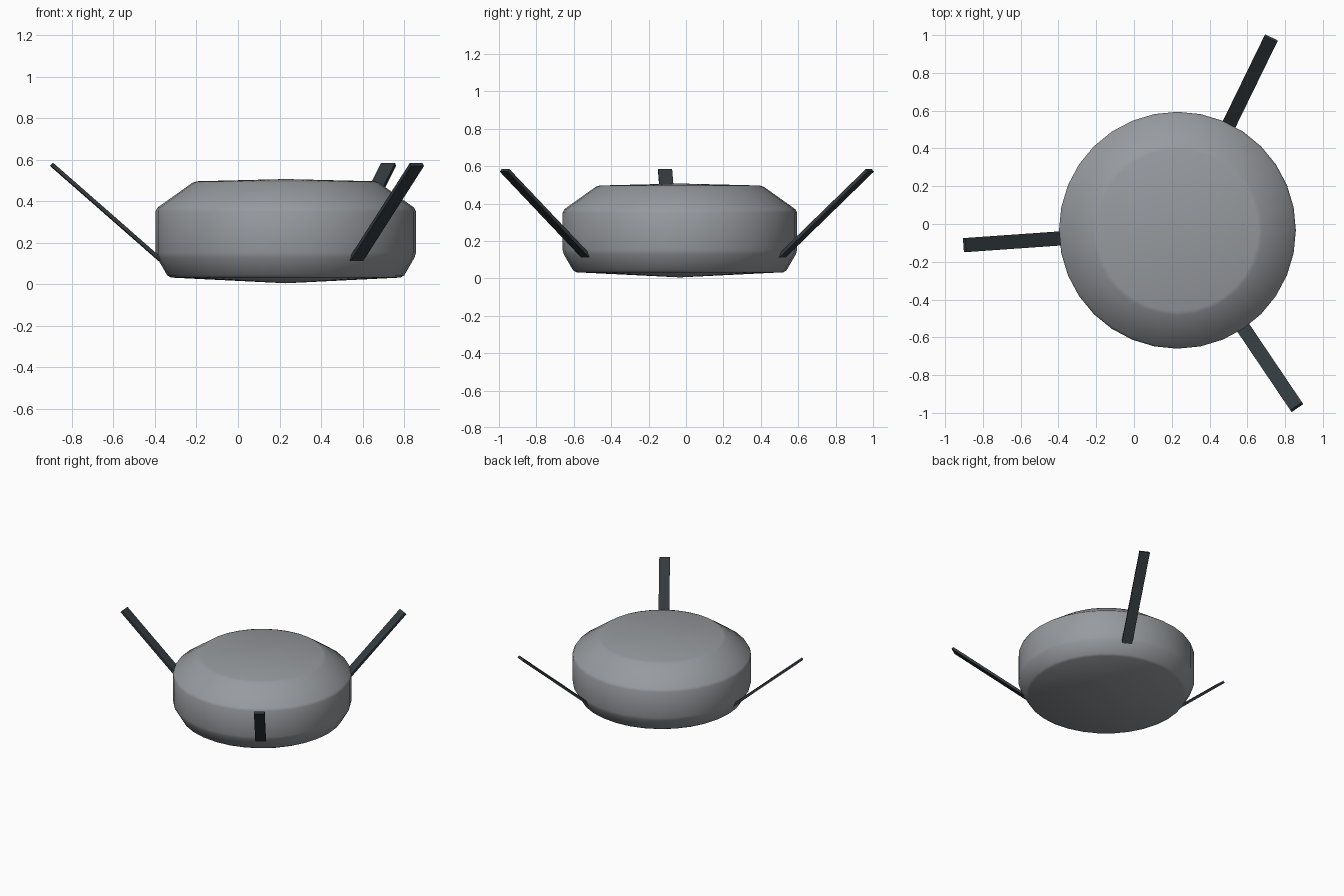
import bpy, bmesh, math
from mathutils import Vector

if "Cube" in bpy.data.objects:
    bpy.data.objects.remove(bpy.data.objects["Cube"])

CENTRE = Vector((0.23, -0.033, 0.0))
SEGMENTS = 32


def material(name, rgb):
    mat = bpy.data.materials.new(name)
    mat.diffuse_color = (*rgb, 1)
    mat.use_nodes = True
    mat.node_tree.nodes["Principled BSDF"].inputs["Base Color"].default_value = mat.diffuse_color
    return mat


def make_object(name, bm, mat):
    bmesh.ops.recalc_face_normals(bm, faces=bm.faces)
    mesh = bpy.data.meshes.new(name)
    bm.to_mesh(mesh)
    bm.free()
    mesh.materials.append(mat)
    obj = bpy.data.objects.new(name, mesh)
    bpy.context.collection.objects.link(obj)
    return obj


def soften(points, size):
    """Replace each inner profile corner with a short chamfer."""
    pts = [Vector(p) for p in points]
    out = [pts[0]]
    for a, b, c in zip(pts, pts[1:], pts[2:]):
        out += [b + (a - b).normalized() * size, b + (c - b).normalized() * size]
    return out + [pts[-1]]


grey = material("mid grey", (0.31, 0.325, 0.345))
dark = material("dark slate", (0.033, 0.043, 0.05))

# Round body, spun from a softened half profile
profile = soften([(0, 0.005), (0.565, 0.033), (0.627, 0.14), (0.627, 0.363),
                  (0.44, 0.496), (0, 0.507)], 0.012)
bm = bmesh.new()
verts = [bm.verts.new((r, 0, z)) for r, z in profile]
edges = [bm.edges.new(pair) for pair in zip(verts, verts[1:])]
bmesh.ops.spin(bm, geom=verts + edges, cent=(0, 0, 0), axis=(0, 0, 1),
               angle=math.tau, steps=SEGMENTS)
bmesh.ops.remove_doubles(bm, verts=bm.verts, dist=1e-4)
body = make_object("body", bm, grey)
body.location = CENTRE
bpy.context.view_layer.objects.active = body
body.select_set(True)
bpy.ops.object.shade_smooth_by_angle(angle=math.radians(35))

# Three flat struts rising outward from the lower rim
INNER, OUTER = Vector((0.605, 0, 0.118)), Vector((1.13, 0, 0.577))
WIDTH, THICK = 0.075, 0.018
axis = OUTER - INNER
for i, angle in enumerate((64, 184, 304)):
    bm = bmesh.new()
    bmesh.ops.create_cube(bm, size=1)
    bmesh.ops.scale(bm, vec=(axis.length, WIDTH, THICK), verts=bm.verts)
    strut = make_object(f"strut_{i + 1}", bm, dark)
    strut.rotation_euler = (0, -math.atan2(axis.z, axis.x), math.radians(angle))
    mid = (INNER + OUTER) / 2
    a = math.radians(angle)
    strut.location = CENTRE + Vector((mid.x * math.cos(a), mid.x * math.sin(a), mid.z))
